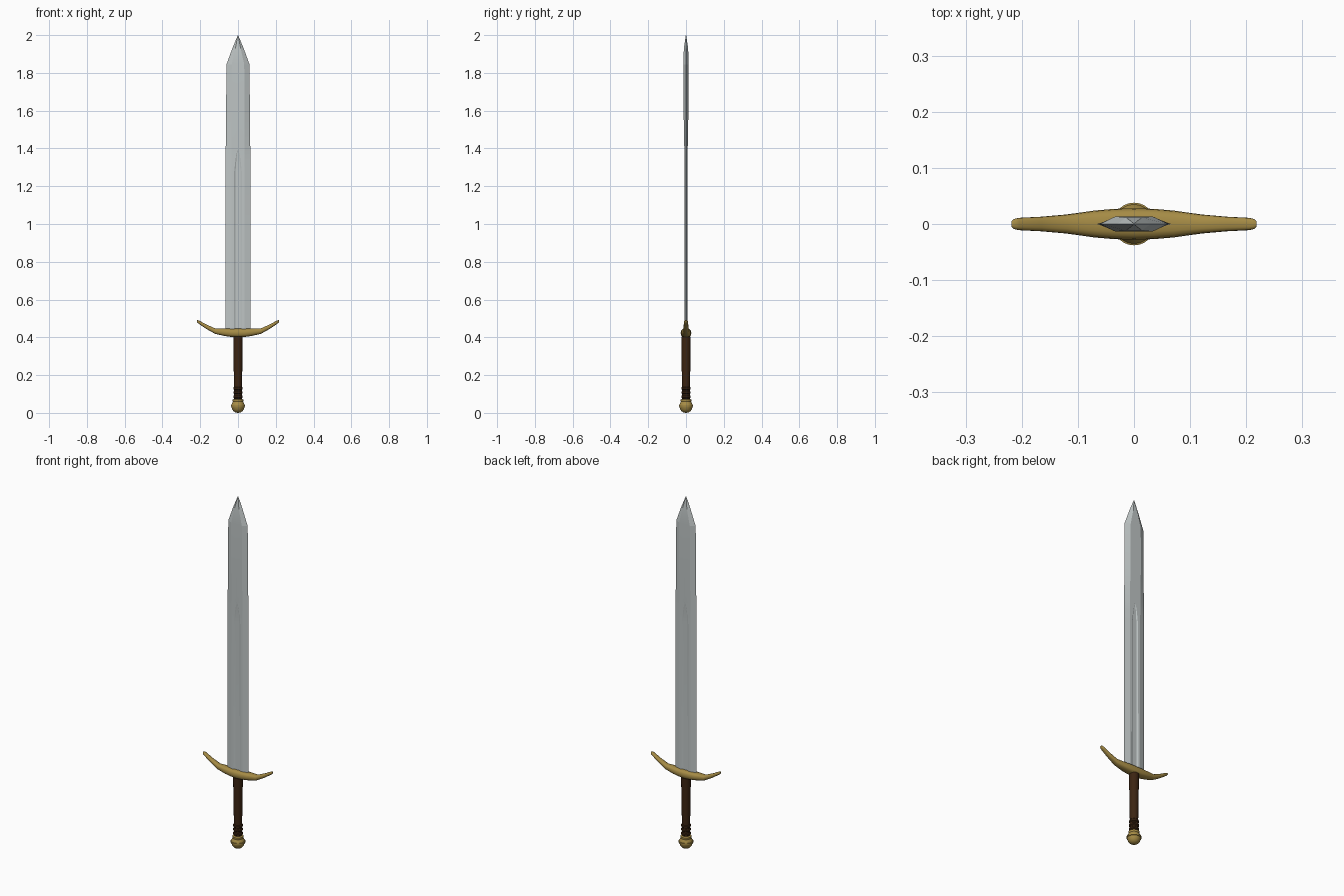
import bpy, bmesh, math

if "Cube" in bpy.data.objects:
    bpy.data.objects.remove(bpy.data.objects["Cube"])


def material(name, rgb):
    m = bpy.data.materials.new(name)
    m.diffuse_color = (*rgb, 1)
    m.use_nodes = True
    m.node_tree.nodes["Principled BSDF"].inputs["Base Color"].default_value = m.diffuse_color
    return m


steel = material("steel", (0.52, 0.56, 0.56))
gold = material("gold", (0.38, 0.26, 0.06))
leather = material("dark_leather", (0.045, 0.018, 0.006))


def loft(name, rings, mat, angle=30):
    """Skin a list of equal-length closed rings and cap both ends."""
    bm = bmesh.new()
    loops = [[bm.verts.new(p) for p in r] for r in rings]
    n = len(loops[0])
    for a, b in zip(loops, loops[1:]):
        for i in range(n):
            j = (i + 1) % n
            bm.faces.new((a[i], a[j], b[j], b[i]))
    bm.faces.new(loops[0])
    bm.faces.new(loops[-1])
    bmesh.ops.remove_doubles(bm, verts=bm.verts, dist=0.0002)
    bmesh.ops.recalc_face_normals(bm, faces=bm.faces)
    me = bpy.data.meshes.new(name)
    bm.to_mesh(me)
    bm.free()
    me.materials.append(mat)
    ob = bpy.data.objects.new(name, me)
    bpy.context.collection.objects.link(ob)
    bpy.ops.object.select_all(action='DESELECT')
    ob.select_set(True)
    bpy.context.view_layer.objects.active = ob
    bpy.ops.object.shade_smooth_by_angle(angle=math.radians(angle))
    return ob


def lathe(name, profile, mat, sides=24):
    """Revolve (radius, z) pairs around the sword axis."""
    rings = [[(r * math.cos(2 * math.pi * i / sides), r * math.sin(2 * math.pi * i / sides), z)
              for i in range(sides)] for r, z in profile]
    return loft(name, rings, mat)


# Blade: half width, flat half width, thickness, fuller half width, fuller depth
def blade_ring(z, hw, flat, t, fw, d):
    q = [(hw, 0), (flat, t), (fw, t), (fw * 0.65, t - d), (0, t - d)]
    upper = q + [(-x, y) for x, y in q[-2::-1]]
    lower = [(x, -y) for x, y in upper[-2:0:-1]]
    return [(x, y, z) for x, y in upper + lower]


blade = [(0.43, 0.067, 0.034, 0.008, 0.022, 0.004),
         (1.28, 0.066, 0.034, 0.008, 0.020, 0.004),
         (1.35, 0.065, 0.034, 0.0085, 0.012, 0.003),
         (1.40, 0.065, 0.034, 0.009, 0.002, 0.0),
         (1.58, 0.063, 0.034, 0.0125, 0.002, 0.0),
         (1.845, 0.061, 0.033, 0.0135, 0.002, 0.0),
         (1.93, 0.030, 0.014, 0.0115, 0.001, 0.0),
         (1.999, 0.001, 0.0005, 0.001, 0.0003, 0.0)]
loft("blade", [blade_ring(*b) for b in blade], steel, 8)

# Guard: x, bottom z, top z, half depth; mirrored to the left
half = [(0, 0.400, 0.446, 0.028), (0.035, 0.402, 0.446, 0.027), (0.07, 0.407, 0.446, 0.024),
        (0.12, 0.418, 0.447, 0.017), (0.165, 0.443, 0.467, 0.013), (0.205, 0.470, 0.488, 0.011),
        (0.214, 0.477, 0.491, 0.009), (0.218, 0.482, 0.490, 0.005)]
stations = [(-x, a, b, y) for x, a, b, y in half[:0:-1]] + half


def guard_ring(x, lo, hi, y, n=16):
    ring = []
    for i in range(n):
        c, s = math.cos(2 * math.pi * i / n), math.sin(2 * math.pi * i / n)
        sq = lambda v: math.copysign(abs(v) ** 0.75, v)
        ring.append((x, y * sq(c), (lo + hi) / 2 + (hi - lo) / 2 * sq(s)))
    return ring


loft("guard", [guard_ring(*s) for s in stations], gold, 40)

# Grip, with raised bands near the pommel
grip = [(0.020, 0.065), (0.020, 0.078)]
for z in (0.085, 0.108, 0.130):
    grip += [(0.021, z - 0.008), (0.025, z - 0.004), (0.025, z + 0.004), (0.021, z + 0.008)]
grip += [(0.0215, 0.150), (0.0225, 0.22), (0.0235, 0.29), (0.0245, 0.34), (0.025, 0.405)]
lathe("grip", grip, leather)

# Pommel: ball, raised belt and collar
pommel = [(0.001, 0.0), (0.013, 0.002), (0.023, 0.008), (0.030, 0.017), (0.034, 0.028),
          (0.035, 0.033), (0.038, 0.034), (0.038, 0.042), (0.035, 0.043),
          (0.032, 0.051), (0.027, 0.059), (0.028, 0.062), (0.028, 0.070), (0.021, 0.074)]
lathe("pommel", pommel, gold)
